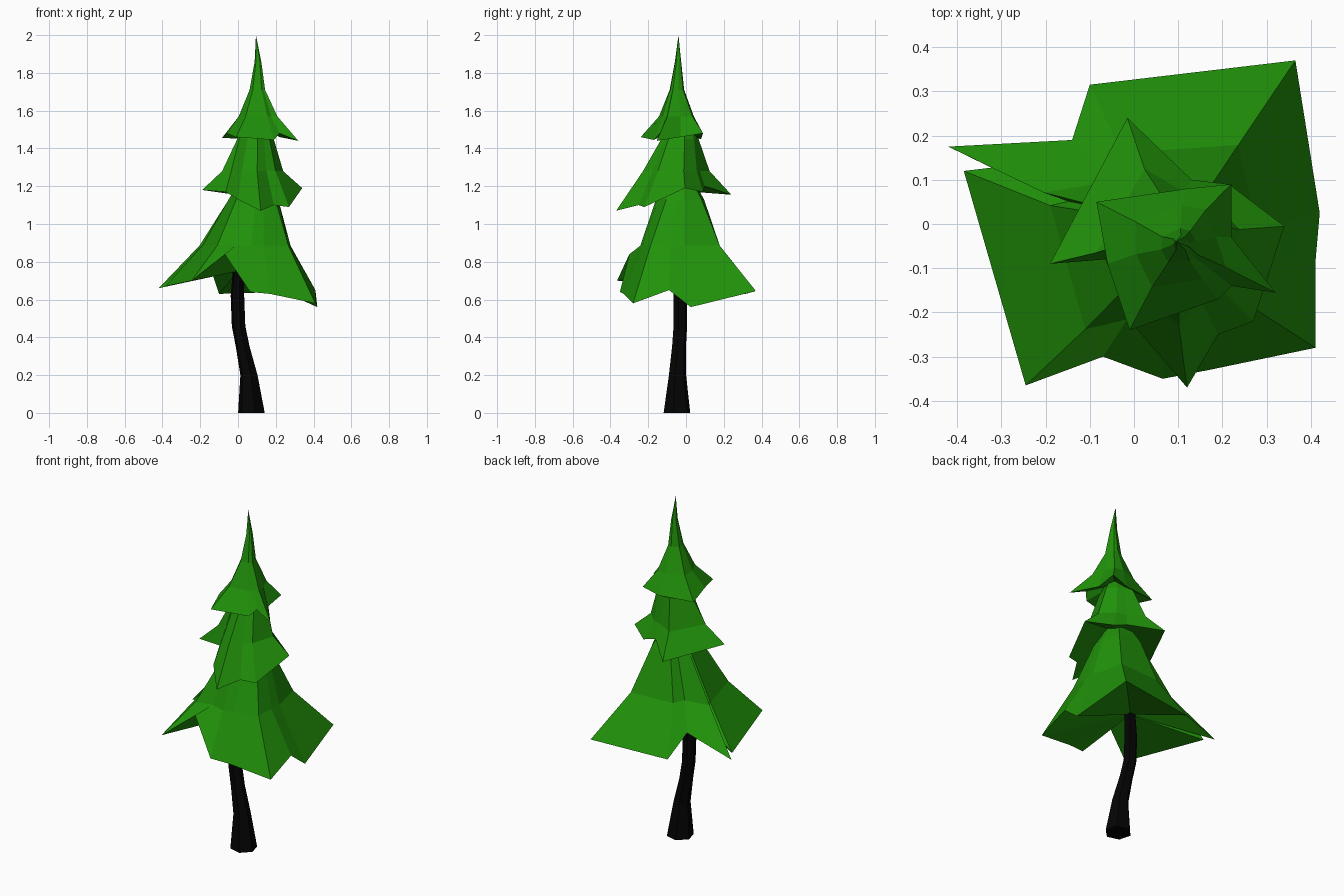
import bpy, math

if "Cube" in bpy.data.objects:
    bpy.data.objects.remove(bpy.data.objects["Cube"])


def material(name, color):
    m = bpy.data.materials.new(name)
    m.diffuse_color = (*color, 1)
    m.use_nodes = True
    m.node_tree.nodes["Principled BSDF"].inputs["Base Color"].default_value = m.diffuse_color
    return m


def add_mesh(name, verts, faces, mat):
    me = bpy.data.meshes.new(name)
    me.from_pydata(verts, [], faces)
    me.update()
    me.materials.append(mat)
    ob = bpy.data.objects.new(name, me)
    bpy.context.collection.objects.link(ob)
    return ob


def bridge(a, b, n):
    """Quads between two rings starting at vertex a and vertex b."""
    return [(a + i, a + (i + 1) % n, b + (i + 1) % n, b + i) for i in range(n)]


def tier(name, hem, rings, tip, under, ragged=0.45):
    """Ragged skirt: hem points (counter-clockwise), shrinking rings, tip, underside fan."""
    n = len(hem)
    verts = list(hem)
    faces = []
    cx = sum(p[0] for p in hem) / n
    cy = sum(p[1] for p in hem) / n
    cx, cy = (cx + rings[0][0]) / 2, (cy + rings[0][1]) / 2
    dist = [math.hypot(p[0] - cx, p[1] - cy) for p in hem]
    mean = sum(dist) / n
    for k, (x, y, z, r) in enumerate(rings):
        for p, d in zip(hem, dist):
            a = math.atan2(p[1] - cy, p[0] - cx)
            rr = r * (1 + (ragged if k == 0 else 0.2) * (d / mean - 1))
            verts.append((x + rr * math.cos(a), y + rr * math.sin(a), z))
        faces += bridge(k * n, (k + 1) * n, n)
    last = len(rings) * n
    verts += [tip, under]
    t = last + n
    for i in range(n):
        j = (i + 1) % n
        faces.append((last + i, last + j, t))
        faces.append((j, i, t + 1))
    return add_mesh(name, verts, faces, green)


green = material("needles", (0.015, 0.29, 0.003))
black = material("bark", (0.001, 0.001, 0.001))

# Bent trunk
path = [(0.071, -0.048, 0.0, 0.073), (0.058, -0.045, 0.2, 0.047),
        (0.025, -0.037, 0.35, 0.038), (0.003, -0.03, 0.46, 0.037),
        (-0.003, -0.03, 0.62, 0.037), (0.005, -0.03, 0.8, 0.03)]
sides = 6
tv, tf = [], []
for x, y, z, r in path:
    for i in range(sides):
        a = math.tau * i / sides + math.radians(45)
        tv.append((x + r * math.cos(a), y + r * math.sin(a), z))
for k in range(len(path) - 1):
    tf += bridge(k * sides, (k + 1) * sides, sides)
tf.append(tuple(reversed(range(sides))))
tf.append(tuple(range((len(path) - 1) * sides, len(path) * sides)))
add_mesh("trunk", tv, tf, black)

# Lower branches
tier("lower_branches",
     [(0.42, 0.025, 0.56), (0.365, 0.37, 0.645), (-0.10, 0.315, 0.63),
      (-0.14, 0.19, 0.75), (-0.42, 0.175, 0.66), (-0.30, 0.13, 0.75),
      (-0.385, 0.12, 0.67), (-0.245, -0.365, 0.70), (-0.07, -0.30, 0.84),
      (0.065, -0.35, 0.64), (0.17, -0.33, 0.63), (0.41, -0.28, 0.58),
      (0.41, -0.09, 0.65)],
     [(0.05, -0.05, 0.885, 0.23), (0.08, -0.03, 1.13, 0.135)],
     (0.09, -0.03, 1.35), (0.0, -0.03, 0.75), ragged=0.8)

# Middle branches
tier("middle_branches",
     [(0.34, -0.005, 1.19), (0.215, 0.09, 1.17), (0.13, 0.10, 1.20),
      (-0.015, 0.24, 1.155), (-0.19, -0.09, 1.18), (-0.065, -0.08, 1.17),
      (0.0, -0.23, 1.13), (0.12, -0.37, 1.07), (0.19, -0.25, 1.10),
      (0.27, -0.22, 1.09)],
     [(0.085, -0.05, 1.28, 0.15), (0.095, -0.03, 1.45, 0.095)],
     (0.1, -0.03, 1.62), (0.09, -0.03, 1.23), ragged=0.6)

# Top branches
tier("top_branches",
     [(0.22, -0.03, 1.46), (0.22, 0.09, 1.48), (0.12, 0.08, 1.45),
      (-0.085, 0.05, 1.455), (-0.06, -0.09, 1.48), (-0.01, -0.24, 1.46),
      (0.19, -0.17, 1.445), (0.22, -0.14, 1.48), (0.32, -0.155, 1.44)],
     [(0.105, -0.05, 1.57, 0.10), (0.103, -0.05, 1.71, 0.042),
      (0.106, -0.043, 1.86, 0.018)],
     (0.095, -0.04, 2.0), (0.1, -0.04, 1.52))
